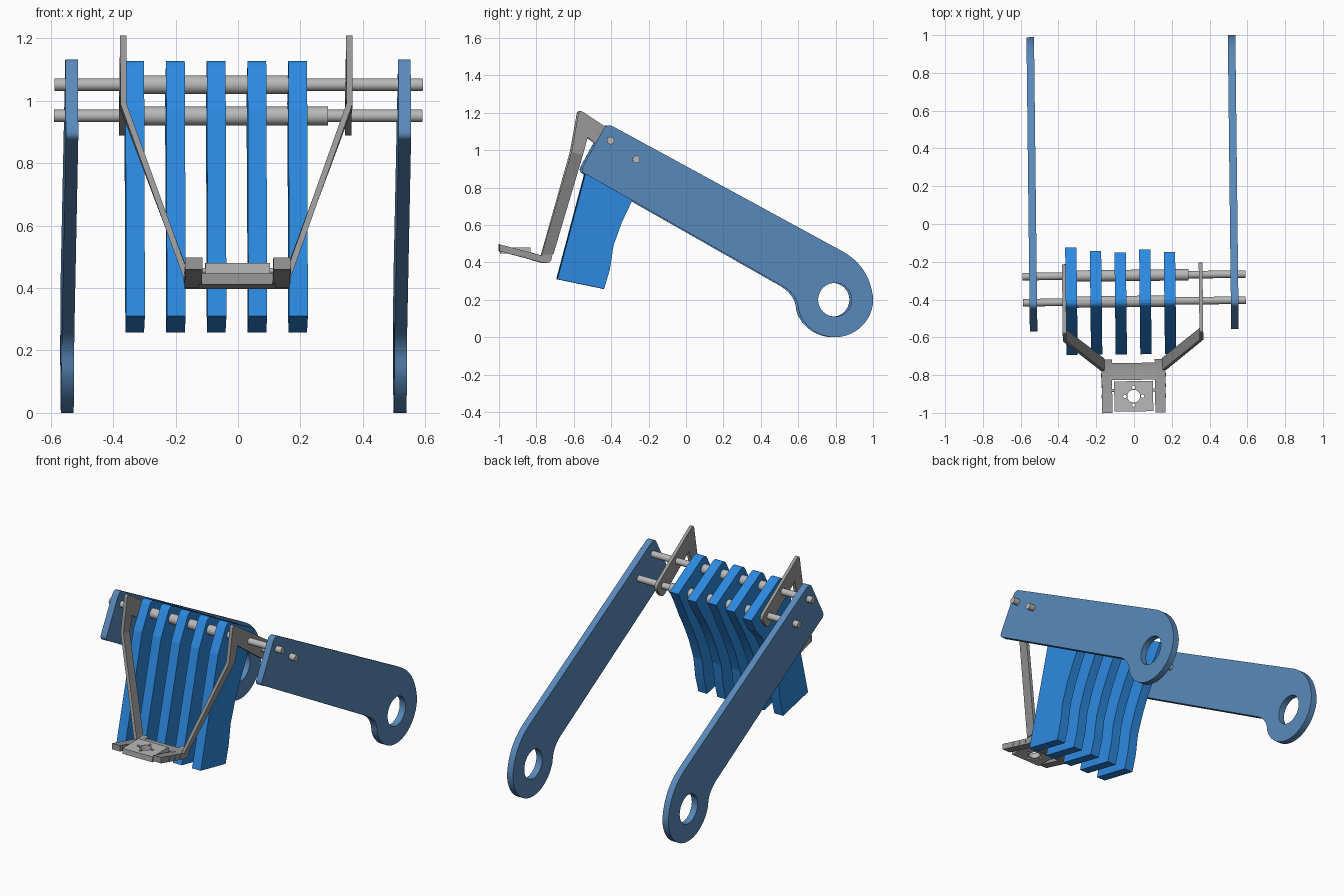
import bpy, bmesh
from math import sin, cos, radians, pi
from mathutils import Matrix, Vector

if "Cube" in bpy.data.objects:
    bpy.data.objects.remove(bpy.data.objects["Cube"])

TWIST = Matrix.Rotation(0.0115, 4, 'Z')            # whole assembly sits slightly turned
SIDE = Matrix(((0, 0, 1, 0), (1, 0, 0, 0), (0, 1, 0, 0), (0, 0, 0, 1)))  # (u,v,w) -> (y,z,x)


def material(name, rgb):
    m = bpy.data.materials.new(name)
    m.diffuse_color = (*rgb, 1)
    m.use_nodes = True
    m.node_tree.nodes["Principled BSDF"].inputs["Base Color"].default_value = m.diffuse_color
    return m


ARM_BLUE = material("arm_blue", (0.10, 0.25, 0.49))
RIB_BLUE = material("rib_blue", (0.025, 0.25, 0.74))
STEEL = material("bracket_steel", (0.32, 0.32, 0.32))
BAR_GREY = material("bar_grey", (0.48, 0.48, 0.48))


def finish(name, bm, mat=None, matrix=Matrix(), angle=25):
    bmesh.ops.remove_doubles(bm, verts=bm.verts, dist=1e-5)
    bmesh.ops.recalc_face_normals(bm, faces=bm.faces)
    bm.transform(TWIST @ matrix)
    me = bpy.data.meshes.new(name)
    bm.to_mesh(me)
    bm.free()
    ob = bpy.data.objects.new(name, me)
    bpy.context.collection.objects.link(ob)
    if mat:
        me.materials.append(mat)
    bpy.ops.object.select_all(action='DESELECT')
    bpy.context.view_layer.objects.active = ob
    ob.select_set(True)
    bpy.ops.object.shade_smooth_by_angle(angle=radians(angle))
    return ob


def bezier(a, c, b, n=8):
    a, c, b = Vector(a), Vector(c), Vector(b)
    return [tuple(a * (1 - t) ** 2 + c * 2 * t * (1 - t) + b * t * t)
            for t in [i / n for i in range(n + 1)]]


def rounded(pts):
    """Points are (u, v) or (u, v, setback) for a rounded corner."""
    out = []
    for i, p in enumerate(pts):
        c = Vector(p[:2])
        if len(p) == 2:
            out.append(tuple(c))
            continue
        before = Vector(pts[i - 1][:2])
        after = Vector(pts[(i + 1) % len(pts)][:2])
        out += bezier(c + (before - c).normalized() * p[2], c,
                      c + (after - c).normalized() * p[2])
    return out


def circle(u, v, r, a0=0, a1=360, n=40):
    full = abs(a1 - a0) == 360
    return [(u + r * cos(radians(a0 + (a1 - a0) * i / n)),
             v + r * sin(radians(a0 + (a1 - a0) * i / n)))
            for i in range(n if full else n + 1)]


def slab(name, loops, centre, thick, mat=None, matrix=SIDE, angle=25):
    """Flat plate from an outline plus hole loops."""
    cu = bpy.data.curves.new(name, 'CURVE')
    cu.dimensions, cu.fill_mode, cu.extrude = '2D', 'BOTH', thick / 2
    for loop in loops:
        s = cu.splines.new('POLY')
        s.points.add(len(loop) - 1)
        for pt, (u, v) in zip(s.points, loop):
            pt.co = (u, v, 0, 1)
        s.use_cyclic_u = True
    tmp = bpy.data.objects.new(name + "_tmp", cu)
    bpy.context.collection.objects.link(tmp)
    me = bpy.data.meshes.new_from_object(
        tmp.evaluated_get(bpy.context.evaluated_depsgraph_get()))
    bm = bmesh.new()
    bm.from_mesh(me)
    bpy.data.objects.remove(tmp)
    bpy.data.curves.remove(cu)
    bpy.data.meshes.remove(me)
    return finish(name, bm, mat, matrix @ Matrix.Translation((0, 0, centre)), angle)


def rod(name, x0, x1, y, z, r, n=32, mat=BAR_GREY):
    bm = bmesh.new()
    bmesh.ops.create_cone(bm, cap_ends=True, segments=n, radius1=r, radius2=r, depth=x1 - x0)
    return finish(name, bm, mat, Matrix.Translation(((x0 + x1) / 2, y, z))
                  @ Matrix.Rotation(pi / 2, 4, 'Y'))


# Long side arms with a ring-shaped lower end
BARS = {"upper": (-0.41, 1.051), "lower": (-0.272, 0.951)}
arm = rounded([(-0.575, 0.88, 0.04), (-0.43, 1.145, 0.04), (0.81, 0.47)])
arm += bezier((0.82, 0.465), (0.98, 0.38), (0.995, 0.2), 14)[1:-1]
arm += circle(0.79, 0.205, 0.205, 0, -158, 32)
arm += bezier((0.595, 0.15), (0.59, 0.235), (0.49, 0.285))
for label, x in (("left", -0.538), ("right", 0.528)):
    slab("arm_" + label, [arm, circle(0.79, 0.2, 0.09)], x, 0.04, ARM_BLUE)

# Five curved ribs, back ends slightly uneven
rib_x = [-0.336 + 0.1305 * i for i in range(5)]
for i, (x, b) in enumerate(zip(rib_x, (-0.12, -0.14, -0.15, -0.135, -0.15))):
    top = 1.145 - 0.545 * (b + 0.43)
    rib = rounded([(-0.69, 0.31), (-0.515, 0.97), (-0.424, 1.14, 0.04), (b, top),
                   (b - 0.045, top - 0.08)])
    rib += [(-0.245, 0.81), (-0.295, 0.72), (-0.345, 0.615), (-0.39, 0.49),
            (-0.41, 0.36), (-0.44, 0.258)]
    slab(f"rib_{i + 1}", [rib], x, 0.06, RIB_BLUE, angle=9)

# Cross bars and the spacers between ribs
for label, (y, z) in BARS.items():
    rod(label + "_bar", -0.593, 0.587, y, z, 0.02)
    for i in range(4):
        rod(f"{label}_spacer_{i + 1}", rib_x[i] + 0.03, rib_x[i + 1] - 0.03, y, z, 0.03)
rod("lower_end_spacer", rib_x[4] + 0.03, 0.285, *BARS["lower"], 0.03)

# Front bracket: hanger plates, inward struts, side rails
CX = -0.012
hanger = rounded([(-0.617, 0.99), (-0.576, 1.217, 0.025), (-0.54, 1.195), (-0.195, 0.965, 0.04),
                  (-0.26, 0.875, 0.04), (-0.53, 1.067), (-0.555, 0.975)])
rail = rounded([(-1.0, 0.46), (-1.0, 0.497), (-0.775, 0.437), (-0.715, 0.445),
                (-0.725, 0.395, 0.025), (-0.775, 0.4)])
for label, s in (("left", -1), ("right", 1)):
    slab("hanger_" + label, [hanger], CX + s * 0.362, 0.02, STEEL)
    bm = bmesh.new()
    rings = []
    for xc, a, b in ((0.362, (-0.617, 0.99), (-0.555, 0.975)),
                     (0.163, (-0.775, 0.437), (-0.71, 0.445))):
        rings.append([bm.verts.new((CX + s * (xc + o), *p))
                      for o, p in ((-0.01, a), (0.01, a), (0.01, b), (-0.01, b))])
    for i in range(4):
        j = (i + 1) % 4
        bm.faces.new((rings[0][i], rings[0][j], rings[1][j], rings[1][i]))
    bm.faces.new(rings[0])
    bm.faces.new(rings[1])
    finish("strut_" + label, bm, STEEL)
    slab("rail_" + label, [rail], CX + s * 0.141, 0.055, STEEL)
    for k, y in enumerate((-0.91, -0.855, -0.8)):
        x = CX + s * 0.168
        rod(f"rail_bolt_{label}_{k + 1}", x - 0.003, x + 0.003, y, 0.455 - (y + 0.91) * 0.27,
            0.01, 16, STEEL)

# Cross beam joining the rails
beam = rounded([(-0.825, 0.452), (-0.825, 0.412), (-0.775, 0.398), (-0.735, 0.395, 0.02),
                (-0.735, 0.44), (-0.775, 0.437)])
slab("cross_beam", [beam], CX, 0.25, STEEL)

# Level mounting plate with centre hole and four small holes
plate = [[(-0.103, -0.08), (0.103, -0.08), (0.103, 0.08), (-0.103, 0.08)], circle(0, 0, 0.034)]
plate += [circle(u, v, 0.009, n=12) for u, v in ((0.047, 0), (-0.047, 0), (0, 0.047), (0, -0.047))]
slab("mounting_plate", plate, 0, 0.034, BAR_GREY, Matrix.Translation((CX, -0.912, 0.463)))
for label, s in (("left", -1), ("right", 1)):
    rod("plate_pin_" + label, CX + s * 0.108 - 0.012, CX + s * 0.108 + 0.012, -0.88, 0.455, 0.009, 16)
